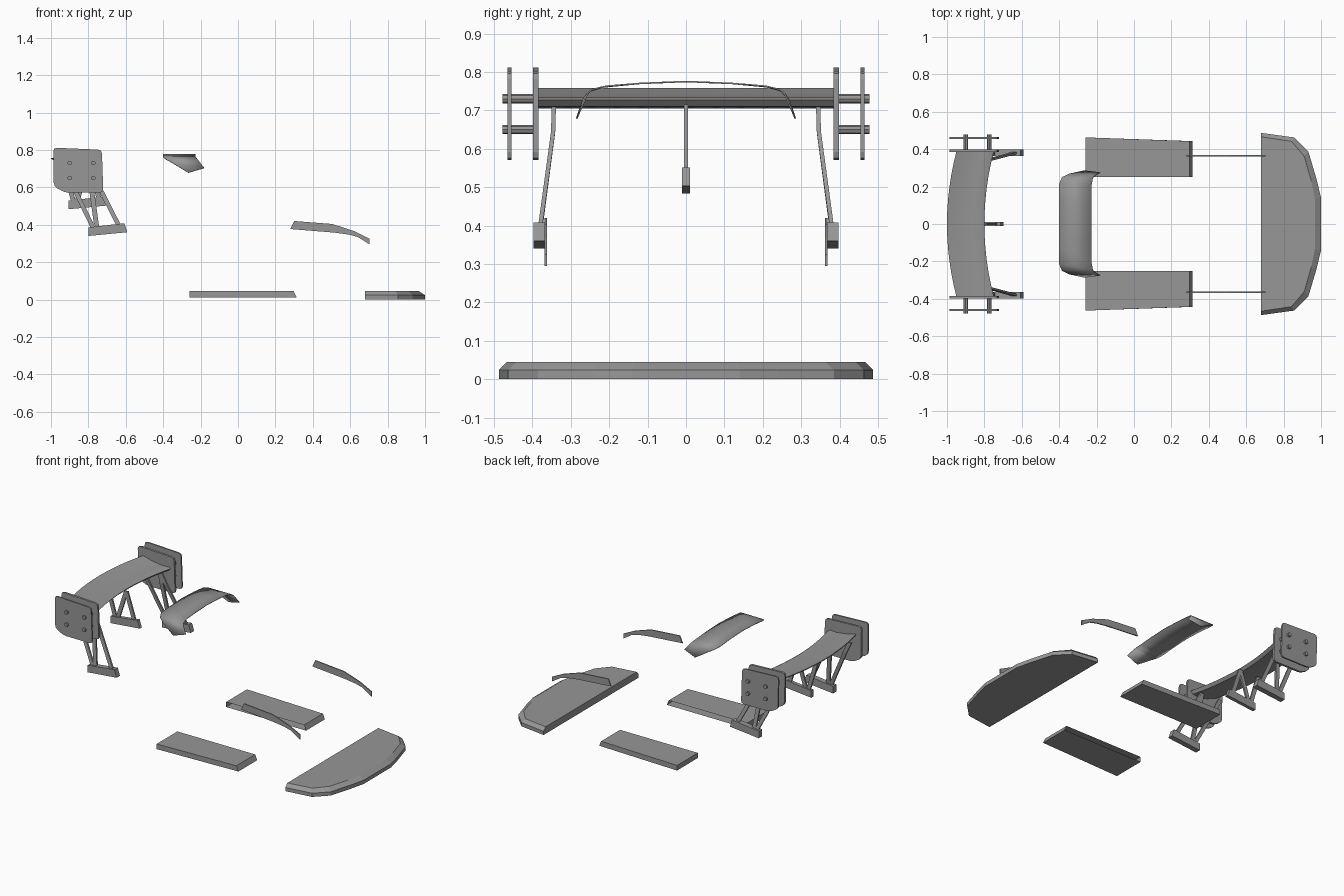
import bpy, bmesh, math
from mathutils import Vector

if "Cube" in bpy.data.objects:
    bpy.data.objects.remove(bpy.data.objects["Cube"])

grey = bpy.data.materials.new("plain grey")
grey.use_nodes = True
grey.diffuse_color = (0.31, 0.31, 0.31, 1)
grey.node_tree.nodes["Principled BSDF"].inputs["Base Color"].default_value = grey.diffuse_color


def finish(name, bm, smooth=None):
    bmesh.ops.recalc_face_normals(bm, faces=bm.faces)
    mesh = bpy.data.meshes.new(name)
    bm.to_mesh(mesh)
    bm.free()
    mesh.materials.append(grey)
    ob = bpy.data.objects.new(name, mesh)
    bpy.context.collection.objects.link(ob)
    if smooth:
        bpy.ops.object.select_all(action="DESELECT")
        ob.select_set(True)
        bpy.context.view_layer.objects.active = ob
        bpy.ops.object.shade_smooth_by_angle(angle=math.radians(smooth))
    return ob


def loft(name, rings, closed=True, caps=(True, True), smooth=None):
    """Skin a list of equal-length point rings."""
    bm = bmesh.new()
    vs = [[bm.verts.new(p) for p in ring] for ring in rings]
    n = len(rings[0])
    for a, b in zip(vs, vs[1:]):
        for i in range(n if closed else n - 1):
            j = (i + 1) % n
            bm.faces.new((a[i], a[j], b[j], b[i]))
    if closed:
        for cap, ring in zip(caps, (vs[0], vs[-1])):
            if cap:
                bm.faces.new(ring)
    return finish(name, bm, smooth)


def plate(name, outline, y0, y1):
    """Extrude an x-z outline along y."""
    return loft(name, [[(x, y, z) for x, z in outline] for y in (y0, y1)])


def rounded(outline, r):
    """Cut each corner of an outline with a short three-point arc."""
    out = []
    pts = [Vector(p) for p in outline]
    for i, p in enumerate(pts):
        a = p + (pts[i - 1] - p).normalized() * r
        b = p + (pts[(i + 1) % len(pts)] - p).normalized() * r
        out += [a, (a + b) / 4 + p / 2, b]
    return out


# Front splitter: vertical rim, chamfered to a smaller flat top
rim = [(0.68, 0.487), (0.855, 0.463), (0.933, 0.385), (0.976, 0.24), (1.0, 0.14)]
top = [(0.68, 0.466), (0.842, 0.442), (0.91, 0.362), (0.948, 0.23), (0.967, 0.135)]
layers = []
for pts, z in ((rim, 0), (rim, 0.024), (top, 0.045)):
    layers.append([(x, y, z) for x, y in pts] + [(x, -y, z) for x, y in reversed(pts)])
loft("front_splitter", layers)

# Side floor panels: hollow, open on the inner side, with a sloping front end
for name, s in (("left", 1), ("right", -1)):
    rings = []
    for x_end, y_back, y_front in ((0, 0.25, 0.25), (0, 0.463, 0.443)):
        rings.append([(-0.26, s * y_back, 0.012), (0.313, s * y_front, 0.012),
                      (0.298, s * y_front, 0.045), (-0.26, s * y_back, 0.045)])
    loft(name + "_floor_panel", rings, caps=(False, True))

    # Slim curved blades
    blade = [(0.28, 0.377), (0.515, 0.358), (0.59, 0.348), (0.64, 0.335), (0.703, 0.295),
             (0.703, 0.325), (0.62, 0.366), (0.505, 0.404), (0.30, 0.42)]
    plate(name + "_blade", blade, s * 0.362, s * 0.369)

# Roof visor: a thin sheet lofted through rear and front edge points
half = [((-0.345, 0.268, 0.727), (-0.213, 0.256, 0.745)),
        ((-0.385, 0.25, 0.750), (-0.220, 0.245, 0.754)),
        ((-0.40, 0.215, 0.761), (-0.227, 0.205, 0.763)),
        ((-0.40, 0.12, 0.770), (-0.227, 0.12, 0.770)),
        ((-0.40, 0.0, 0.775), (-0.227, 0.0, 0.775))]
half.insert(0, ((-0.265, 0.285, 0.678), (-0.18, 0.274, 0.703)))
mirrored = [tuple((x, -y, z) for x, y, z in pair) for pair in reversed(half[:-1])]
visor = loft("roof_visor", half + mirrored, closed=False, smooth=25)
solid = visor.modifiers.new("thickness", "SOLIDIFY")
solid.thickness = 0.004
solid.offset = 0

# Rear wing: inverted aerofoil swept along a shallow bow
foil = [(0, 0.727), (0.06, 0.733), (0.3, 0.731), (0.65, 0.740), (1, 0.758),
        (1, 0.752), (0.6, 0.718), (0.3, 0.705), (0.08, 0.710)]
rings = []
for i in range(13):
    y = 0.386 * (i / 6 - 1)
    shift = 0.05 * (y / 0.386) ** 2
    rings.append([(-0.80 + shift - 0.20 * t, y, z) for t, z in foil])
loft("wing_blade", rings, smooth=30)

# Double end plates joined by rods
end_outline = rounded([(-0.988, 0.812), (-0.728, 0.801), (-0.72, 0.571),
                       (-0.925, 0.572), (-0.985, 0.605)], 0.02)
for name, s in (("left", 1), ("right", -1)):
    plate(name + "_inner_end_plate", end_outline, s * 0.384, s * 0.398)
    plate(name + "_outer_end_plate", end_outline, s * 0.455, s * 0.465)
    for x in (-0.90, -0.773):
        for z in (0.73, 0.65):
            circle = [(x + 0.012 * math.cos(k * math.pi / 4), z + 0.012 * math.sin(k * math.pi / 4))
                      for k in range(8)]
            plate(name + "_rod", circle, s * 0.39, s * 0.478)


def strut(name, path, width=0.026, thick=0.011):
    """Flat bar following a few points."""
    w, t = width / 2, thick / 2
    loft(name, [[(x - w, y - t, z), (x + w, y - t, z), (x + w, y + t, z), (x - w, y + t, z)]
                for x, y, z in path])


# Wing supports: a sloped foot with three bars in an N
foot = [(-0.80, 0.34), (-0.592, 0.36), (-0.608, 0.408), (-0.80, 0.386)]
bars = [((-0.935, 0.715), (-0.775, 0.385)),
        ((-0.80, 0.715), (-0.755, 0.385)),
        ((-0.80, 0.715), (-0.637, 0.395))]
for name, s in (("left", 1), ("right", -1)):
    plate(name + "_support_foot", foot, s * 0.363, s * 0.397)
    for (xa, za), (xb, zb) in bars:
        f = 0.22
        bend = (xa + (xb - xa) * f, s * 0.346, za + (zb - za) * f)
        strut(name + "_support_bar", [(xa, s * 0.344, za), bend, (xb, s * 0.38, zb)])

plate("centre_support_foot", [(x - 0.105, z + 0.143) for x, z in foot], -0.011, 0.011)
for (xa, za), (xb, zb) in bars:
    strut("centre_support_bar", [(xa, 0, za), (xb - 0.105, 0, zb + 0.143)])
